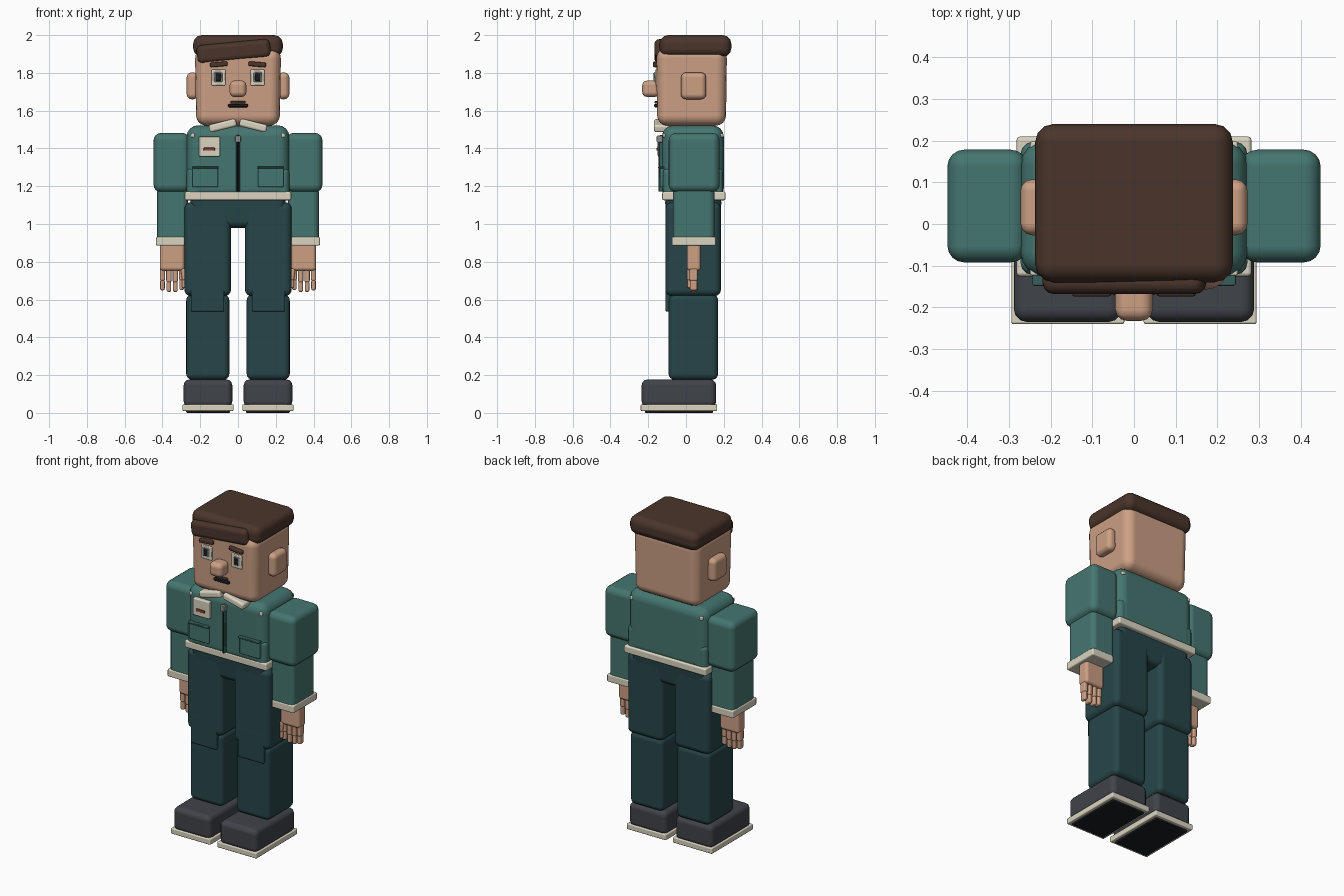
import bpy, math

if "Cube" in bpy.data.objects:
    bpy.data.objects.remove(bpy.data.objects["Cube"])


def material(name, hex_code):
    # sRGB hex to linear diffuse colour
    m = bpy.data.materials.new(name)
    m.diffuse_color = [(int(hex_code[i:i + 2], 16) / 255) ** 2.2 for i in (0, 2, 4)] + [1]
    m.use_nodes = True
    m.node_tree.nodes["Principled BSDF"].inputs["Base Color"].default_value = m.diffuse_color
    return m


SKIN = material("skin", "CB9E83")
HAIR = material("hair", "4C382F")
JACKET = material("jacket_teal", "47756F")
SEAM = material("seam_teal", "3A5F5C")
PANTS = material("trouser_teal", "2B474A")
CREAM = material("cream", "D9D3BF")
SHOE = material("shoe_grey", "42454B")
BLACK = material("black", "202225")
METAL = material("metal", "8A8D8C")
RED = material("dark_red", "8A4438")


def box(name, x, y, z, mat, bevel=0.02, seg=3, tilt=0, taper=1.0, side=1):
    """Rounded box from axis ranges; side=-1 mirrors it in x, tilt turns it about y."""
    if side < 0:
        x, tilt = (-x[1], -x[0]), -tilt
    half = [(r[1] - r[0]) / 2 for r in (x, y, z)]
    verts = [(i * half[0] * (taper if k < 0 else 1), j * half[1] * (taper if k < 0 else 1), k * half[2])
             for k in (-1, 1) for i, j in ((-1, -1), (1, -1), (1, 1), (-1, 1))]
    faces = [(3, 2, 1, 0), (4, 5, 6, 7)] + [(i, (i + 1) % 4, (i + 1) % 4 + 4, i + 4) for i in range(4)]
    me = bpy.data.meshes.new(name)
    me.from_pydata(verts, [], faces)
    me.materials.append(mat)
    for p in me.polygons:
        p.use_smooth = True
    ob = bpy.data.objects.new(name, me)
    bpy.context.collection.objects.link(ob)
    ob.location = [(r[0] + r[1]) / 2 for r in (x, y, z)]
    ob.rotation_euler.y = math.radians(tilt)
    b = ob.modifiers.new("rounded", 'BEVEL')
    b.width, b.segments = min(bevel, 0.95 * min(half)), seg
    b.limit_method = 'NONE'
    b.harden_normals = True
    return ob


# Head, hair and face
box("head", (-.228, .228), (-.158, .217), (1.52, 1.93), SKIN, .055, 4, taper=.97)
box("hair_cap", (-.237, .237), (-.14, .24), (1.885, 2.0), HAIR, .045, 3)
box("hair_fringe", (-.218, .172), (-.168, -.09), (1.865, 1.963), HAIR, .028, 3, tilt=-5.5)
box("nose", (-.045, .045), (-.232, -.14), (1.672, 1.76), SKIN, .028, 3)
box("upper_lip", (-.04, .04), (-.166, -.14), (1.638, 1.652), HAIR, .004, 1)
box("mouth", (-.052, .052), (-.17, -.14), (1.618, 1.636), BLACK, .005, 1)
for s, n in ((-1, "left"), (1, "right")):
    box(n + "_ear", (.21, .272), (-.027, .107), (1.66, 1.803), SKIN, .028, 3, side=s)
    box(n + "_eye", (.066, .14), (-.165, -.14), (1.733, 1.818), CREAM, .005, 1, side=s)
    cx = .105 * s
    box(n + "_iris", (cx - .024, cx + .024), (-.169, -.14), (1.75, 1.806), METAL, .006, 1)
    box(n + "_pupil", (cx - .017, cx + .017), (-.173, -.14), (1.755, 1.802), BLACK, .006, 1)
    box(n + "_eyebrow", (.055, .148), (-.174, -.14), (1.833, 1.858), HAIR, .007, 2, tilt=5, side=s)

# Jacket body
box("jacket_body", (-.272, .272), (-.127, .2), (1.13, 1.522), JACKET, .06, 4)
box("jacket_skirt", (-.272, .272), (-.122, .197), (1.14, 1.3), JACKET, .03, 3)
box("jacket_hem", (-.282, .282), (-.126, .21), (1.125, 1.172), CREAM, .01, 2)
box("zip", (-.01, .01), (-.142, -.11), (1.172, 1.47), SEAM, .004, 1)
box("zip_teeth", (-.004, .004), (-.146, -.11), (1.172, 1.465), BLACK, .001, 1)
box("zip_slider", (-.015, .015), (-.155, -.11), (1.432, 1.468), METAL, .004, 1)
for s, n in ((-1, "left"), (1, "right")):
    box(n + "_collar", (.007, .155), (-.17, -.07), (1.5, 1.542), CREAM, .014, 3, tilt=14, side=s)
    box(n + "_pocket", (.105, .242), (-.138, -.11), (1.195, 1.3), JACKET, .006, 2, side=s)
    box(n + "_pocket_trim", (.102, .244), (-.148, -.11), (1.293, 1.305), SEAM, .004, 1, side=s)
    for y, end in ((-.112, "front"), (.186, "back")):
        box(f"{n}_{end}_stud", (.229, .249), (y - .012, y + .012), (1.458, 1.48), CREAM, .006, 2, side=s)
# Plain chest patch
box("chest_patch", (-.207, -.095), (-.15, -.11), (1.357, 1.463), CREAM, .006, 2)
box("chest_patch_stripe", (-.182, -.122), (-.156, -.14), (1.388, 1.405), RED, .003, 1)

# Arms and hands
for s, n in ((-1, "left"), (1, "right")):
    box(n + "_upper_sleeve", (.255, .447), (-.092, .178), (1.168, 1.482), JACKET, .04, 4, side=s)
    box(n + "_lower_sleeve", (.265, .428), (-.07, .152), (.9, 1.2), JACKET, .03, 3, side=s)
    box(n + "_cuff", (.283, .434), (-.075, .158), (.885, .932), CREAM, .008, 2, side=s)
    box(n + "_hand", (.283, .414), (.005, .078), (.752, .9), SKIN, .018, 3, side=s)
    for i, drop in enumerate((.01, 0, 0, .008)):
        cx = .298 + i * .034
        low = .64 + drop
        box(f"{n}_finger_{i + 1}_base", (cx - .014, cx + .014), (.018, .062), (low + .05, .765), SKIN, .01, 2, side=s)
        box(f"{n}_finger_{i + 1}_tip", (cx - .0125, cx + .0125), (.02, .06), (low, low + .058), SKIN, .01, 2, side=s)
    box(n + "_thumb_base", (.274, .3), (.005, .05), (.7, .765), SKIN, .01, 2, tilt=8, side=s)
    box(n + "_thumb_tip", (.275, .297), (.007, .045), (.66, .71), SKIN, .01, 2, side=s)

# Trousers and shoes
box("pelvis", (-.256, .256), (-.113, .19), (.98, 1.15), PANTS, .035, 3, taper=.92)
for s, n in ((-1, "left"), (1, "right")):
    box(n + "_thigh", (.037, .284), (-.108, .185), (.618, 1.115), PANTS, .035, 4, side=s)
    box(n + "_shin", (.046, .274), (-.092, .17), (.175, .628), PANTS, .032, 4, side=s)
    box(n + "_knee_patch", (.073, .25), (-.109, -.07), (.536, .72), PANTS, .008, 2, side=s)
    box(n + "_shoe", (.03, .288), (-.235, .16), (.03, .177), SHOE, .032, 3, side=s)
    box(n + "_sole", (.023, .294), (-.24, .165), (.01, .045), CREAM, .006, 2, side=s)
    box(n + "_tread", (.043, .274), (-.218, .143), (0, .02), BLACK, .004, 1, side=s)
